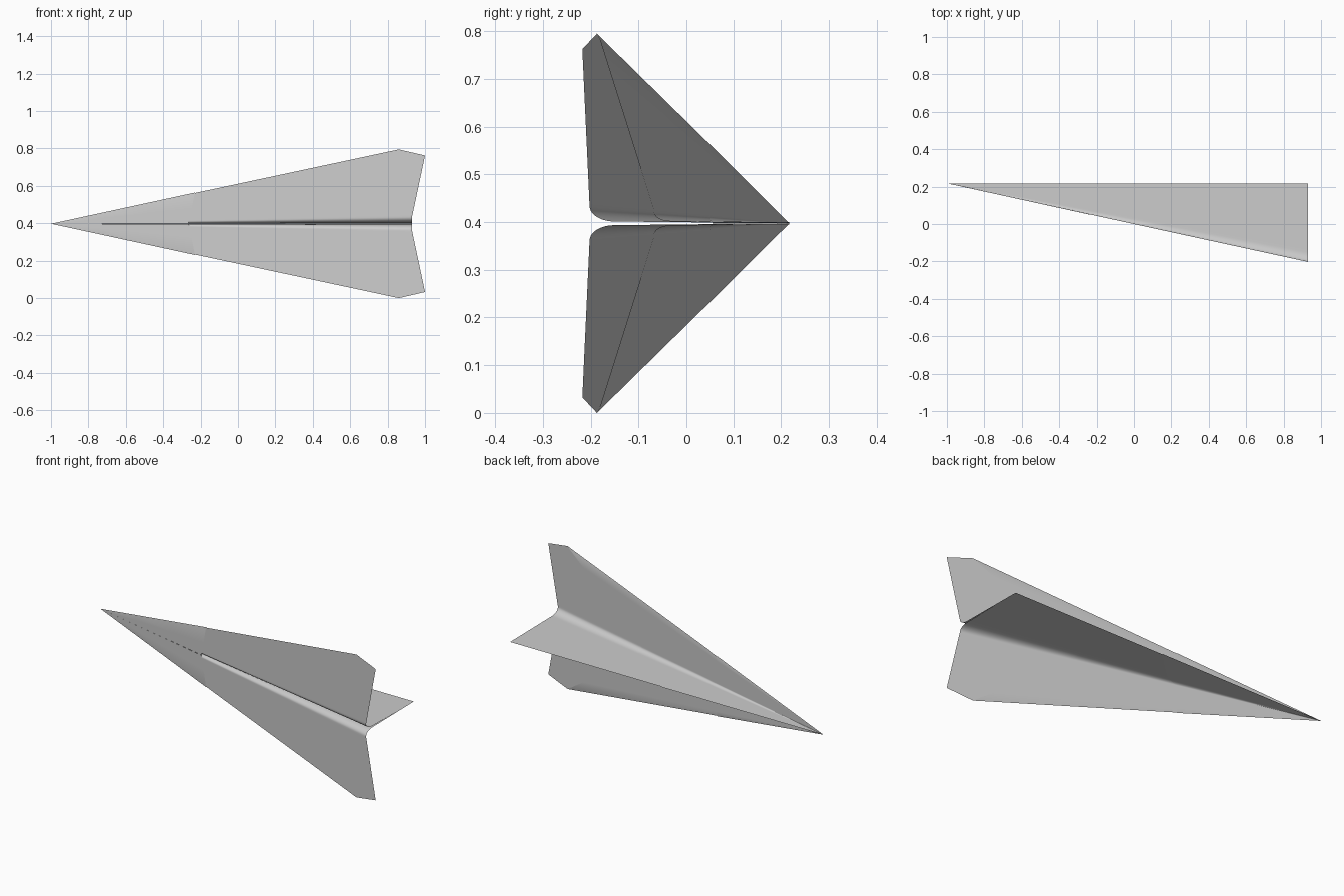
import bpy, bmesh, math

if "Cube" in bpy.data.objects:
    bpy.data.objects.remove(bpy.data.objects["Cube"])

# Folded paper dart: every sheet is a fan of straight rays from the nose.
NOSE = (-1.0, 0.2175, 0.3975)
SLOPE = 0.2175            # wing plane drop in y per unit length
EDGE = 0.2137             # leading edge half-width per unit length
FW, FH, GAP = 0.0187, 0.027, 0.002   # crease fillet width, depth, keel gap


def section(edge=EDGE, off=0.0):
    """Half cross-section per unit length: (kind, parameter, h, y)."""
    pts = []
    for k in (edge, 0.2085, 0.1825, 0.14, 0.09, 0.05, 0.023):
        o = 0 if k == edge else off
        pts.append(("wing", k, k, -SLOPE + o))
    n = 10
    for i in range(n + 1):
        a = math.pi / 2 * i / n
        h = FW - (FW - GAP) * math.sin(a) + off * math.sin(a)
        y = -SLOPE + FH * (1 - math.cos(a)) + off * math.cos(a)
        pts.append(("fillet", i / n, h, y))
    y0 = -SLOPE + FH
    for f in (0.05, 0.25, 0.5, 0.75, 1.0):
        pts.append(("keel", f, GAP * (1 - f) + off, y0 * (1 - f)))
    return pts


def sheet(name, pts, length):
    """Mirror-symmetric conical sheet; length(kind, t) is the ray length in x."""
    bm = bmesh.new()
    for side in (1, -1):
        rings = []
        for frac in (0.015, 0.35, 0.7, 1.0):
            ring = []
            for kind, t, h, y in pts:
                d = length(kind, t) * frac
                ring.append(bm.verts.new((NOSE[0] + d, NOSE[1] + y * d,
                                          NOSE[2] + side * h * d)))
            rings.append(ring)
        tip = bm.verts.new(NOSE)
        for i in range(len(pts) - 1):
            bm.faces.new((tip, rings[0][i], rings[0][i + 1])[::side])
            for a, b in zip(rings, rings[1:]):
                bm.faces.new((a[i], b[i], b[i + 1], a[i + 1])[::side])
    bmesh.ops.remove_doubles(bm, verts=bm.verts, dist=1e-6)
    me = bpy.data.meshes.new(name)
    bm.to_mesh(me)
    bm.free()
    ob = bpy.data.objects.new(name, me)
    bpy.context.collection.objects.link(ob)
    bpy.ops.object.select_all(action='DESELECT')
    ob.select_set(True)
    bpy.context.view_layer.objects.active = ob
    bpy.ops.object.shade_smooth_by_angle(angle=math.radians(30))
    return ob


# Outer sheet: full wings with clipped tips, crease and keel
def main_length(kind, t):
    if kind == "wing":
        return min(1.9226 / (1 - 0.2121 * t), 3.573 / (1 + 4.31 * t))
    return 1.93


# Folded-over layer behind the wings, its edge running from tip to keel
def fold_length(kind, t):
    if kind == "wing":
        return 1.278 / (1 - 1.463 * t)
    return 1.32 - 0.32 * t if kind == "keel" else 1.32


# Nose wrap, short layer over the front third
def nose_length(kind, t):
    if kind == "wing":
        return 0.77
    return 0.83 + 0.17 * t if kind == "keel" else 0.77 + 0.06 * t


# Flat front of the nose, closing the crease
def front_length(kind, t):
    return 0.735 + 0.16 * t


sheet("main_sheet", section(), main_length)
sheet("folded_layer", section(off=0.0012), fold_length)
sheet("nose_wrap", section(EDGE + 0.003, 0.0024), nose_length)
cover = [("wing", k, k, -SLOPE - (0.0 if k > 0.216 else 0.0015))
         for k in (EDGE + 0.003, 0.2085, 0.1, 0.0006)]
sheet("nose_front", cover, front_length)
